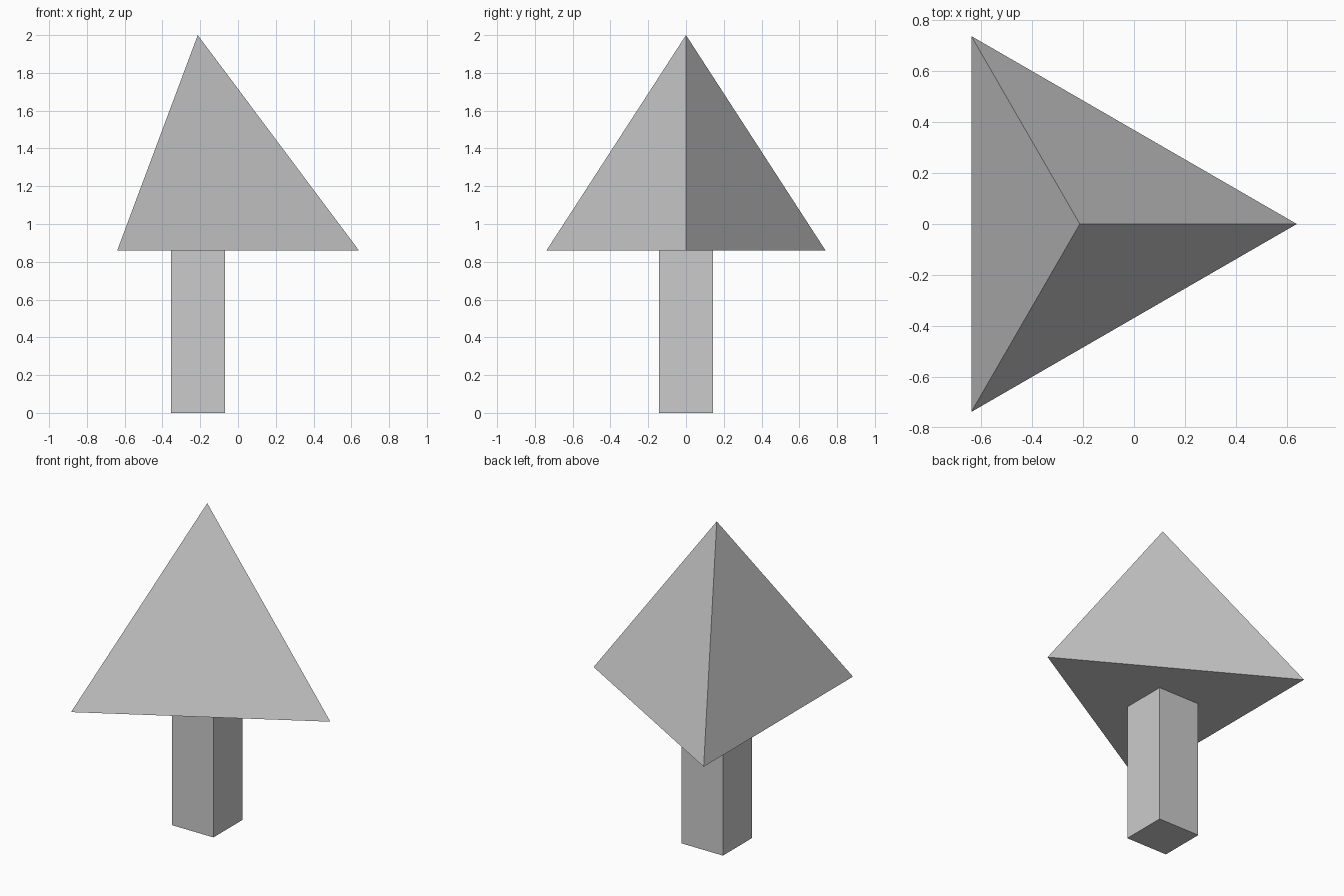
import bpy
import bmesh
from math import cos, sin, tau
from mathutils import Vector

cube = bpy.data.objects.get("Cube")
if cube:
    bpy.data.objects.remove(cube, do_unlink=True)

grey = bpy.data.materials.new("light_grey")
grey.use_nodes = True
grey.diffuse_color = (0.6, 0.6, 0.6, 1)
grey.node_tree.nodes["Principled BSDF"].inputs["Base Color"].default_value = grey.diffuse_color

AXIS_X = -0.213   # the trunk and the crown share this upright axis
CROWN_BASE = 0.86


def finish(name, bm):
    """Turn a bmesh into a flat-shaded grey object."""
    bmesh.ops.recalc_face_normals(bm, faces=bm.faces)
    mesh = bpy.data.meshes.new(name)
    bm.to_mesh(mesh)
    bm.free()
    mesh.materials.append(grey)
    obj = bpy.data.objects.new(name, mesh)
    obj.location.x = AXIS_X
    bpy.context.collection.objects.link(obj)


# Trunk: square post
bm = bmesh.new()
bmesh.ops.create_cube(bm, size=1)
bmesh.ops.scale(bm, vec=(0.286, 0.286, CROWN_BASE), verts=bm.verts)
bmesh.ops.translate(bm, vec=(0, 0, CROWN_BASE / 2), verts=bm.verts)
finish("trunk", bm)

# Crown: three-sided pyramid with one corner towards +x
bm = bmesh.new()
radius = 0.853
ring = [bm.verts.new(Vector((radius * cos(tau * i / 3), radius * sin(tau * i / 3), CROWN_BASE)))
        for i in range(3)]
apex = bm.verts.new((0, 0, 2))
bm.faces.new(ring)
for i in range(3):
    bm.faces.new((ring[i], ring[(i + 1) % 3], apex))
finish("crown", bm)
